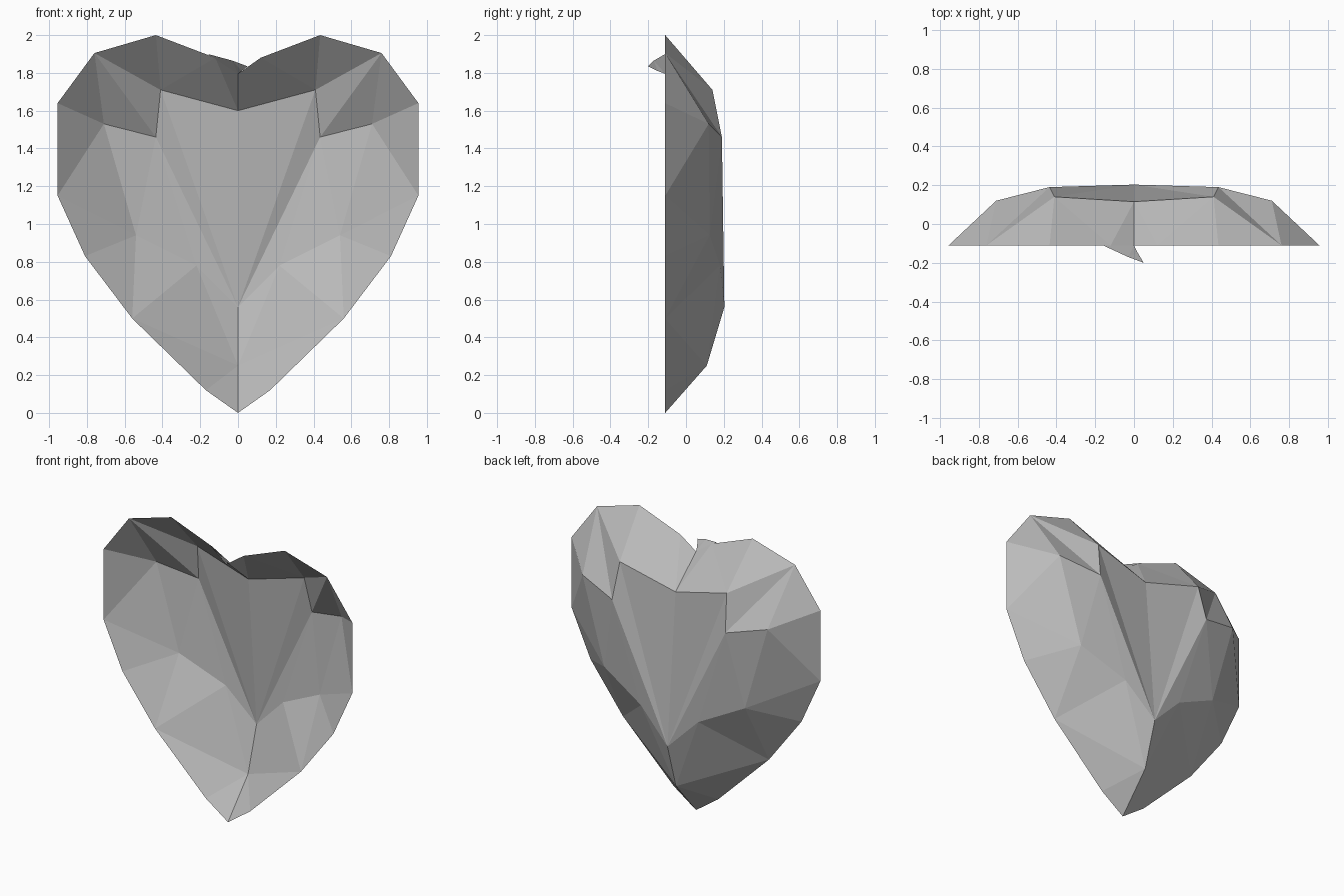
import bpy
import bmesh

cube = bpy.data.objects.get("Cube")
if cube:
    bpy.data.objects.remove(cube, do_unlink=True)

# One flat grey for the whole shell
grey = bpy.data.materials.new("light grey")
grey.use_nodes = True
colour = (0.5, 0.5, 0.5, 1)
grey.diffuse_color = colour
grey.node_tree.nodes["Principled BSDF"].inputs["Base Color"].default_value = colour

RIM = -0.11  # depth of the open front edge

# Rim of one half, from the bottom tip to the notch (x, z)
rim = {
    "tip": (0, 0), "low": (0.17, 0.12), "flank": (0.56, 0.5),
    "waist": (0.81, 0.83), "side": (0.955, 1.15), "shoulder": (0.955, 1.64),
    "brow": (0.76, 1.905), "crown": (0.435, 2), "dip": (0.12, 1.88),
    "notch": (0, 1.795),
}
points = {name: (x, RIM, z) for name, (x, z) in rim.items()}

# Raised corners of the facets on the domed back
points.update({
    "keel": (0, 0.11, 0.25), "peak": (0, 0.203, 0.56),
    "belly": (0.22, 0.18, 0.78), "hip": (0.54, 0.125, 0.94),
    "cheek": (0.71, 0.12, 1.53), "chest": (0.435, 0.19, 1.46),
    "lobe": (0.41, 0.14, 1.71), "cleft": (0, 0.115, 1.6),
})

# Facets of one half: pairs of corners joined to a shared corner
fans = [
    ("keel", ["tip", "low", "flank", "belly", "peak"]),
    ("hip", ["belly", "flank", "waist", "side", "cheek", "chest", "belly"]),
    ("cheek", ["side", "shoulder", "brow", "chest"]),
    ("lobe", ["chest", "brow", "crown", "dip", "cleft", "peak", "chest"]),
    ("belly", ["chest", "peak"]),
    ("dip", ["notch", "cleft"]),
]


def make_object(name, bm):
    """Turn a bmesh into a flat-shaded grey object."""
    bm.normal_update()
    for face in bm.faces:
        if face.normal.y < 0:
            face.normal_flip()
    mesh = bpy.data.meshes.new(name)
    bm.to_mesh(mesh)
    bm.free()
    mesh.materials.append(grey)
    obj = bpy.data.objects.new(name, mesh)
    bpy.context.collection.objects.link(obj)


# Heart shell: both halves share the centre line
bm = bmesh.new()
for sign in (-1, 1):
    verts = {n: bm.verts.new((sign * x, y, z)) for n, (x, y, z) in points.items()}
    for hub, ring in fans:
        for a, b in zip(ring, ring[1:]):
            bm.faces.new((verts[hub], verts[a], verts[b]))
bmesh.ops.remove_doubles(bm, verts=bm.verts, dist=0.001)
make_object("heart_shell", bm)

# Small torn flap that leans forward at the notch
bm = bmesh.new()
flap = [(-0.16, RIM, 1.9), (-0.03, -0.17, 1.865), (0.05, -0.2, 1.835),
        (0.02, -0.15, 1.81), (0, RIM, 1.795)]
bm.faces.new([bm.verts.new(p) for p in flap])
bmesh.ops.triangulate(bm, faces=bm.faces)
make_object("notch_flap", bm)
